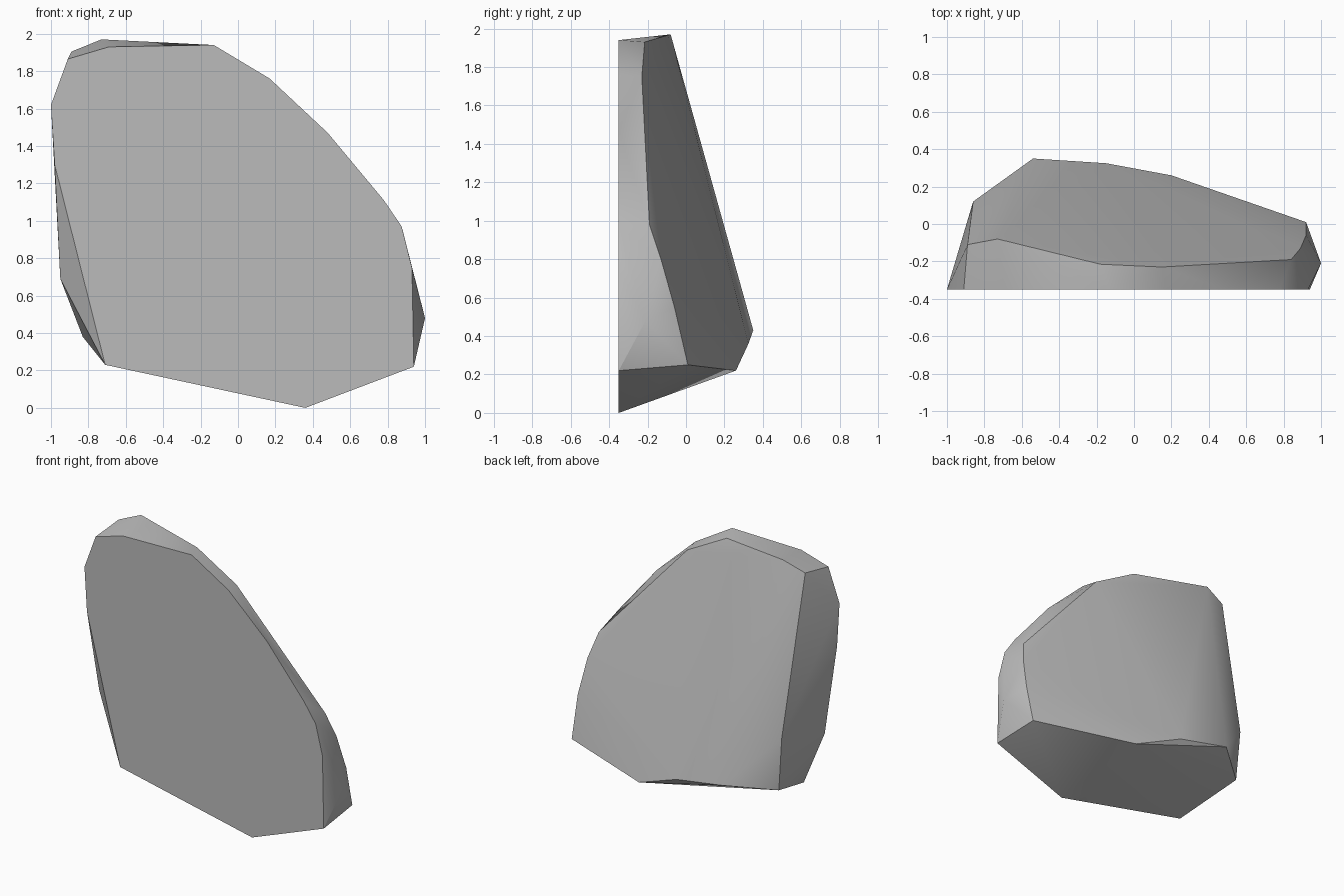
import bpy, bmesh, math

cube = bpy.data.objects.get("Cube")
if cube:
    bpy.data.objects.remove(cube, do_unlink=True)

stone = bpy.data.materials.new("stone_grey")
stone.use_nodes = True
colour = (0.5, 0.5, 0.5, 1)
stone.diffuse_color = colour
stone.node_tree.nodes["Principled BSDF"].inputs["Base Color"].default_value = colour

# Flat front outline (x, z)
FRONT_Y = -0.35
front = [(-0.71, 0.23), (0.36, 0), (0.94, 0.22), (0.93, 0.75), (0.875, 0.97),
         (0.78, 1.11), (0.48, 1.47), (0.17, 1.76), (-0.13, 1.94), (-0.69, 1.93),
         (-0.91, 1.865), (-1, 1.62), (-0.98, 1.3)]
# Rim of the sloping back
back = [(-0.89, -0.11, 1.905), (-0.73, -0.08, 1.97), (-0.18, -0.215, 1.93),
        (0.15, -0.23, 1.75), (0.84, -0.19, 0.98), (0.89, -0.13, 0.8),
        (0.92, -0.06, 0.55), (0.92, 0.01, 0.25), (0.2, 0.26, 0.22),
        (-0.15, 0.325, 0.36), (-0.54, 0.35, 0.43), (-0.83, 0.11, 0.38),
        (-0.86, 0.12, 0.77)]
# Bulges of the side walls
sides = [(1, -0.21, 0.48), (-0.95, -0.25, 0.69)]

# Chipped rock: convex skin around the corners
bm = bmesh.new()
for p in [(x, FRONT_Y, z) for x, z in front] + back + sides:
    bm.verts.new(p)
hull = bmesh.ops.convex_hull(bm, input=bm.verts)
loose = [v for v in bm.verts if not v.link_faces]
bmesh.ops.delete(bm, geom=loose, context='VERTS')
bmesh.ops.dissolve_limit(bm, angle_limit=math.radians(1), verts=bm.verts, edges=bm.edges)
bmesh.ops.recalc_face_normals(bm, faces=bm.faces)
mesh = bpy.data.meshes.new("rock_slab")
bm.to_mesh(mesh)
bm.free()
mesh.materials.append(stone)
rock = bpy.data.objects.new("rock_slab", mesh)
bpy.context.collection.objects.link(rock)

bpy.context.view_layer.objects.active = rock
rock.select_set(True)
bpy.ops.object.shade_smooth_by_angle(angle=math.radians(30))
